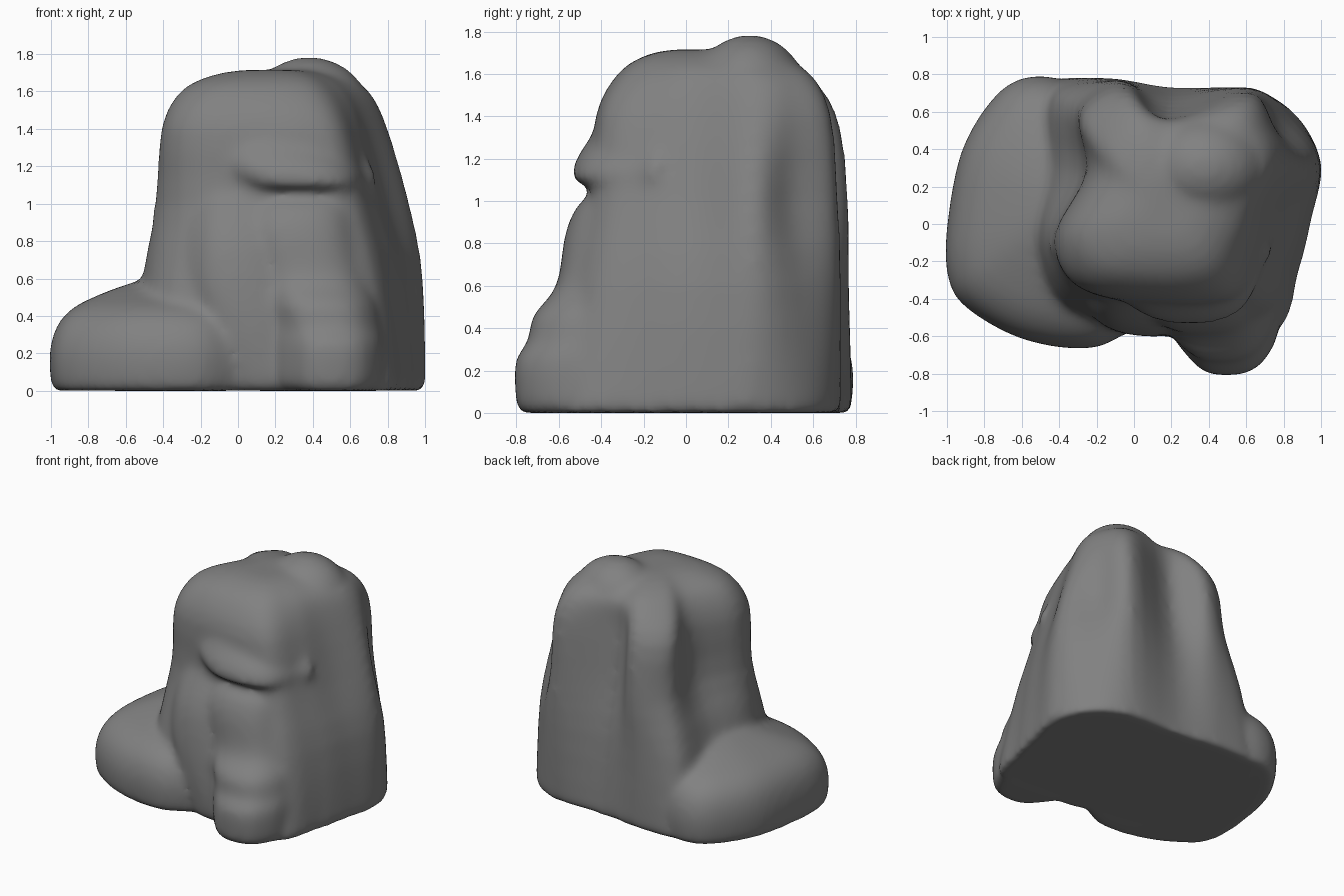
import bpy, bmesh, math
from mathutils import Vector, Matrix

if "Cube" in bpy.data.objects:
    bpy.data.objects.remove(bpy.data.objects["Cube"])

bm = bmesh.new()


def catmull(a, b, c, d, t):
    return 0.5 * (2 * b + (c - a) * t + (2 * a - 5 * b + 4 * c - d) * t * t
                  + (3 * b - a - 3 * c + d) * t ** 3)


def closed_curve(pts, n=4):
    k = len(pts)
    return [catmull(*(pts[(i + j) % k] for j in (-1, 0, 1, 2)), s / n)
            for i in range(k) for s in range(n)]


def loft(levels, steps=3):
    """Closed solid through (z, outline) levels, curved both ways."""
    keys = [closed_curve([Vector((x, y, z)) for x, y in o]) for z, o in levels]
    last = len(keys) - 1
    curves = []
    for i in range(last):
        q = [keys[max(0, min(last, i + j))] for j in (-1, 0, 1, 2)]
        for s in range(steps):
            curves.append([catmull(*p, s / steps) for p in zip(*q)])
    curves.append(keys[-1])
    rings = [[bm.verts.new(p) for p in c] for c in curves]
    for lo, hi in zip(rings, rings[1:]):
        for i in range(len(lo)):
            j = (i + 1) % len(lo)
            bm.faces.new((lo[i], lo[j], hi[j], hi[i]))
    bm.faces.new(rings[0][::-1])
    bm.faces.new(rings[-1])


def scaled(outline, s, c):
    return [(c[0] + (x - c[0]) * s, c[1] + (y - c[1]) * s) for x, y in outline]


def lump(loc, radii):
    m = Matrix.Translation(loc) @ Matrix.Diagonal((*radii, 1))
    bmesh.ops.create_icosphere(bm, subdivisions=4, radius=1, matrix=m)


# tall main mass, with grooves in the back, left and rear right
base = [(-.45, -.5), (.1, -.55), (.74, -.58), (.88, -.25), (.95, .03), (1.0, .32), (.87, .58),
        (.62, .72), (.2, .73), (-.15, .78), (-.5, .73), (-.55, .3), (-.55, -.1)]
low = [(-.35, -.42), (.12, -.53), (.66, -.5), (.83, -.2), (.91, .05), (.99, .33), (.85, .55),
       (.63, .73), (.19, .68), (-.1, .77), (-.42, .68), (-.44, .3), (-.51, -.1)]
waist = [(-.3, -.34), (.1, -.44), (.57, -.43), (.72, -.2), (.8, .05), (.92, .32), (.77, .5),
         (.62, .72), (.17, .61), (-.06, .77), (-.31, .62), (-.28, .27), (-.44, -.08)]
chest = [(-.3, -.33), (.1, -.42), (.5, -.39), (.63, -.15), (.69, .05), (.8, .32), (.74, .51),
         (.6, .69), (.17, .56), (-.04, .72), (-.28, .57), (-.24, .28), (-.41, -.06)]
crown = [(-.2, -.26), (.1, -.32), (.41, -.29), (.54, -.1), (.6, .05), (.7, .3), (.65, .48),
         (.53, .59), (.2, .54), (.0, .58), (-.17, .42), (-.16, .25), (-.31, -.05)]
loft([(.0, scaled(base, .98, (.2, .1))), (.05, base), (.6, low), (1.0, waist), (1.4, chest),
      (1.6, crown), (1.685, scaled(crown, .68, (.2, .07))), (1.715, scaled(crown, .35, (.2, .07)))])

# low rounded lobe on the left
lobe = [(-.56, .79), (-.74, .69), (-.92, .4), (-1.0, .0), (-1.0, -.27), (-.91, -.44),
        (-.62, -.61), (-.3, -.67), (-.1, -.62), (.06, -.45), (.1, .1), (-.1, .6), (-.35, .76)]
loft([(z, scaled(lobe, s, (-.36, .12))) for z, s in
      ((.0, .96), (.05, .985), (.2, .995), (.34, .94), (.44, .81), (.51, .6), (.56, .4), (.6, .2))])


# front buttress: foot, swellings, crease and overhanging brow
def tongue(x0, x1, y):
    w = x1 - x0
    return [(x0 - .15, -.1), (x0 - .05, y + .24), (x0 + .06 * w, y + .1), (x0 + .3 * w, y),
            (x0 + .7 * w, y), (x0 + .94 * w, y + .09), (x1 + .04, y + .28), (x1 + .04, -.1)]


loft([(z, tongue(*t)) for z, *t in (
    (.0, .28, .72, -.77), (.05, .25, .74, -.79), (.24, .25, .74, -.795), (.34, .22, .73, -.735),
    (.46, .18, .71, -.71), (.6, .1, .68, -.6), (.84, .02, .63, -.56), (.98, .03, .62, -.5),
    (1.04, .06, .6, -.42), (1.07, .06, .62, -.45), (1.1, .0, .64, -.52), (1.19, -.1, .62, -.51),
    (1.3, -.14, .54, -.44), (1.42, -.12, .44, -.38))])

# broad swelling between the lobe and the foot
loft([(z, tongue(*t)) for z, *t in (
    (.0, -.1, .45, -.55), (.05, -.1, .45, -.58), (.3, -.2, .4, -.59), (.55, -.28, .35, -.575),
    (.8, -.28, .3, -.53), (1.02, -.27, .3, -.43), (1.15, -.25, .3, -.36))])

# rear peak
lump((.38, .3, 1.5), (.32, .27, .285))

bmesh.ops.recalc_face_normals(bm, faces=bm.faces)
mesh = bpy.data.meshes.new("boulder")
bm.to_mesh(mesh)
bm.free()
rock = bpy.data.objects.new("boulder", mesh)
bpy.context.collection.objects.link(rock)

# dark stone
stone = bpy.data.materials.new("stone")
stone.diffuse_color = (.22, .22, .22, 1)
stone.use_nodes = True
stone.node_tree.nodes["Principled BSDF"].inputs["Base Color"].default_value = stone.diffuse_color
mesh.materials.append(stone)

# fuse the parts and soften the joints
fuse = rock.modifiers.new("fuse", 'REMESH')
fuse.mode = 'VOXEL'
fuse.voxel_size = .025
fuse.use_smooth_shade = True
soft = rock.modifiers.new("soften", 'SMOOTH')
soft.factor = .5
soft.iterations = 16
